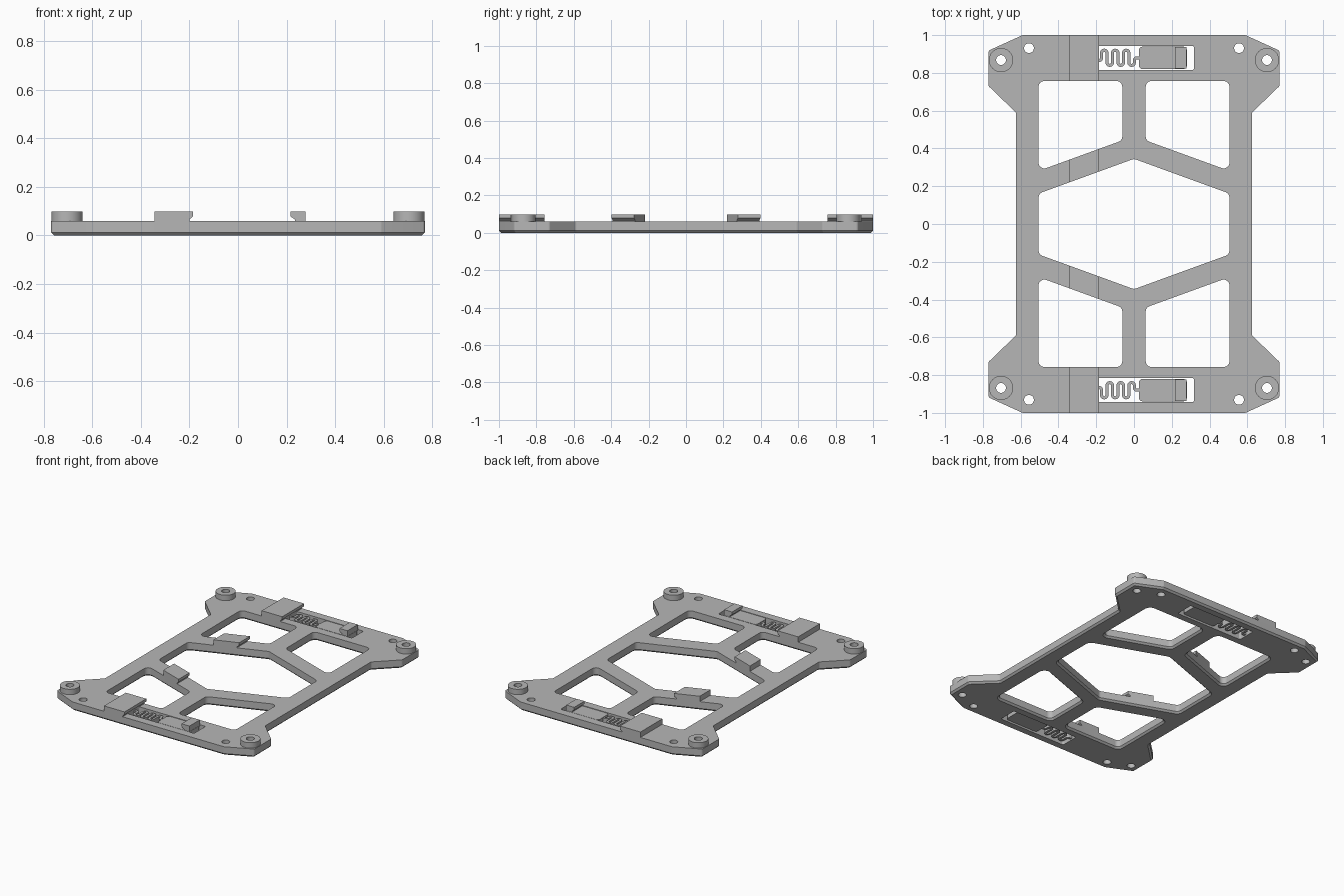
import bpy, bmesh, math
from mathutils import Vector

cube = bpy.data.objects.get("Cube")
if cube:
    bpy.data.objects.remove(cube, do_unlink=True)

grey = bpy.data.materials.new("grey_plastic")
grey.use_nodes = True
COLOUR = (0.47, 0.47, 0.47, 1)
grey.diffuse_color = COLOUR
grey.node_tree.nodes["Principled BSDF"].inputs["Base Color"].default_value = COLOUR

TOP = 0.06       # plate thickness
RAISED = 0.098   # top of bosses and hooks
SLOPE = math.tan(math.radians(20))


def finish(name, bm):
    bmesh.ops.recalc_face_normals(bm, faces=bm.faces)
    mesh = bpy.data.meshes.new(name)
    bm.to_mesh(mesh)
    bm.free()
    mesh.materials.append(grey)
    obj = bpy.data.objects.new(name, mesh)
    bpy.context.scene.collection.objects.link(obj)
    bpy.ops.object.select_all(action='DESELECT')
    obj.select_set(True)
    bpy.context.view_layer.objects.active = obj
    bpy.ops.object.shade_smooth_by_angle(angle=math.radians(30))
    return obj


def fillet(points, radius, closed=True, steps=6):
    """Round the corners of a polygon or an open path."""
    pts = [Vector(p) for p in points]
    out = []
    for i, p in enumerate(pts):
        if not closed and i in (0, len(pts) - 1):
            out.append(p)
            continue
        a = (pts[i - 1] - p).normalized()
        b = (pts[(i + 1) % len(pts)] - p).normalized()
        half = a.angle(b) / 2
        centre = p + (a + b).normalized() * radius / math.sin(half)
        start = p + a * radius / math.tan(half) - centre
        end = p + b * radius / math.tan(half) - centre
        for k in range(steps + 1):
            d = start.lerp(end, k / steps)
            out.append(centre + d.normalized() * radius)
    return out


def offset(pts, dist, closed=True):
    """Shift a path to its right, which is outward on an anticlockwise loop."""
    out = []
    n = len(pts)
    for i, p in enumerate(pts):
        prev = pts[i - 1] if closed or i else None
        nxt = pts[(i + 1) % n] if closed or i < n - 1 else None
        d1 = (p - prev).normalized() if prev is not None else (nxt - p).normalized()
        d2 = (nxt - p).normalized() if nxt is not None else d1
        normal = Vector((d1.y + d2.y, -d1.x - d2.x)).normalized()
        out.append(p + normal * dist / max(0.3, normal.dot(Vector((d1.y, -d1.x)))))
    return out


def anticlockwise(pts):
    pts = [Vector(p) for p in pts]
    area = sum(pts[i - 1].cross(p) for i, p in enumerate(pts))
    return pts if area > 0 else pts[::-1]


def circle(x, y, r, n=32):
    return [Vector((x + r * math.cos(2 * math.pi * k / n),
                    y + r * math.sin(2 * math.pi * k / n))) for k in range(n)]


def rect(x0, x1, y0, y1):
    return [(x0, y0), (x1, y0), (x1, y1), (x0, y1)]


def flip(pts, sx=1, sy=1):
    return [Vector((p[0] * sx, p[1] * sy)) for p in pts]


def slab(name, loops, z0, z1):
    """Flat solid from (loop, chamfer offset) pairs: outline first, then holes."""
    bm = bmesh.new()
    lower, upper = [], []
    for loop, chamfer in loops:
        loop = anticlockwise(loop)
        layers = [(loop, z0), (loop, z1)]
        if chamfer:
            layers = [(offset(loop, chamfer), z0), (loop, z0 + abs(chamfer)), (loop, z1)]
        rings = [[bm.verts.new((p.x, p.y, z)) for p in pts] for pts, z in layers]
        n = len(loop)
        for a, b in zip(rings, rings[1:]):
            for i in range(n):
                j = (i + 1) % n
                bm.faces.new((a[i], a[j], b[j], b[i]))
        for ring, edges in ((rings[0], lower), (rings[-1], upper)):
            edges += [bm.edges.get((ring[i - 1], ring[i])) for i in range(n)]
    for edges in (lower, upper):
        bmesh.ops.triangle_fill(bm, use_beauty=True, edges=edges, normal=(0, 0, 1))
    return finish(name, bm)


def hook(name, profile, y_low, y_high, side):
    """Extrude an x-z profile between two y limits that may depend on x."""
    bm = bmesh.new()
    a = [bm.verts.new((x, side * y_low(x), z)) for x, z in profile]
    b = [bm.verts.new((x, side * y_high(x), z)) for x, z in profile]
    n = len(profile)
    bm.faces.new(a)
    bm.faces.new(b[::-1])
    for i in range(n):
        bm.faces.new((a[i - 1], a[i], b[i], b[i - 1]))
    return finish(name, bm)


# Sloping edges of the diagonal struts
def strut_inner(x):
    return 0.345 - SLOPE * abs(x)


def strut_outer(x):
    return 0.465 - SLOPE * abs(x)


# Frame outline with splayed corner ears
corner = [(0.625, 0.59), (0.77, 0.73), (0.77, 0.918), (0.59, 1.0)]
right_side = [(x, -y) for x, y in corner[::-1]] + corner
outline = fillet(right_side + [(-x, -y) for x, y in right_side], 0.015)

# Openings: central hexagon, four windows, bolt holes and spring slots
CH = 0.012
SIDE, WEB = 0.505, 0.062
BOSS, BOLT = (0.704, 0.868), (0.556, 0.931)
hexagon = [(SIDE, strut_inner(SIDE)), (0, strut_inner(0)), (-SIDE, strut_inner(SIDE))]
hexagon += [(-x, -y) for x, y in hexagon]
loops = [(outline, -CH), (fillet(hexagon, 0.03), CH)]
window = fillet([(WEB, strut_outer(WEB)), (SIDE, strut_outer(SIDE)),
                 (SIDE, 0.757), (WEB, 0.757)], 0.03)
slot = fillet(rect(-0.2, 0.318, 0.815, 0.943), 0.01)
for sy in (1, -1):
    loops.append((flip(slot, 1, sy), 0))
    for sx in (1, -1):
        loops.append((flip(window, sx, sy), CH))
        loops.append((circle(BOSS[0] * sx, BOSS[1] * sy, 0.026), 0))
        loops.append((circle(BOLT[0] * sx, BOLT[1] * sy, 0.026), 0))
slab("frame_plate", loops, 0, TOP)

# Fixed hook and sliding latch profiles
fixed = [(-0.345, 0.059), (-0.2, 0.059), (-0.2, 0.066),
         (-0.185, 0.078), (-0.185, RAISED), (-0.345, RAISED)]
latch = [(0.278, 0.055), (0.234, 0.055), (0.234, 0.066),
         (0.216, 0.078), (0.216, RAISED), (0.278, RAISED)]

# Serpentine spring path
YC, AMP, PITCH, X0 = 0.88, 0.04, 0.029, -0.172
path = [(-0.203, YC - 0.015), (X0, YC - 0.015)]
up = 1
for i in range(6):
    x = X0 + i * PITCH
    path += [(x, YC + up * AMP), (x + PITCH, YC + up * AMP)]
    up = -up
path += [(X0 + 6 * PITCH, YC), (0.035, YC)]
path = fillet(path, 0.0142, closed=False)
ribbon = offset(path, 0.008, False) + offset(path, -0.008, False)[::-1]
slider = fillet(rect(0.026, 0.28, 0.82, 0.939), 0.02)

for sy, end in ((1, "back"), (-1, "front")):
    slab(end + "_spring", [(flip(ribbon, 1, sy), 0)], 0.01, 0.055)
    slab(end + "_slider", [(flip(slider, 1, sy), 0)], 0.01, 0.059)
    hook(end + "_latch_hook", latch, lambda x: 0.822, lambda x: 0.937, sy)
    hook(end + "_fixed_hook", fixed, lambda x: 0.757, lambda x: 1.0, sy)
    hook(end + "_strut_hook", fixed, strut_inner, strut_outer, sy)
    for sx, hand in ((1, "left"), (-1, "right")):
        x, y = BOSS[0] * sx, BOSS[1] * sy
        slab(f"{end}_{hand}_boss", [(circle(x, y, 0.064), 0), (circle(x, y, 0.026), 0)],
             TOP - 0.001, RAISED)
